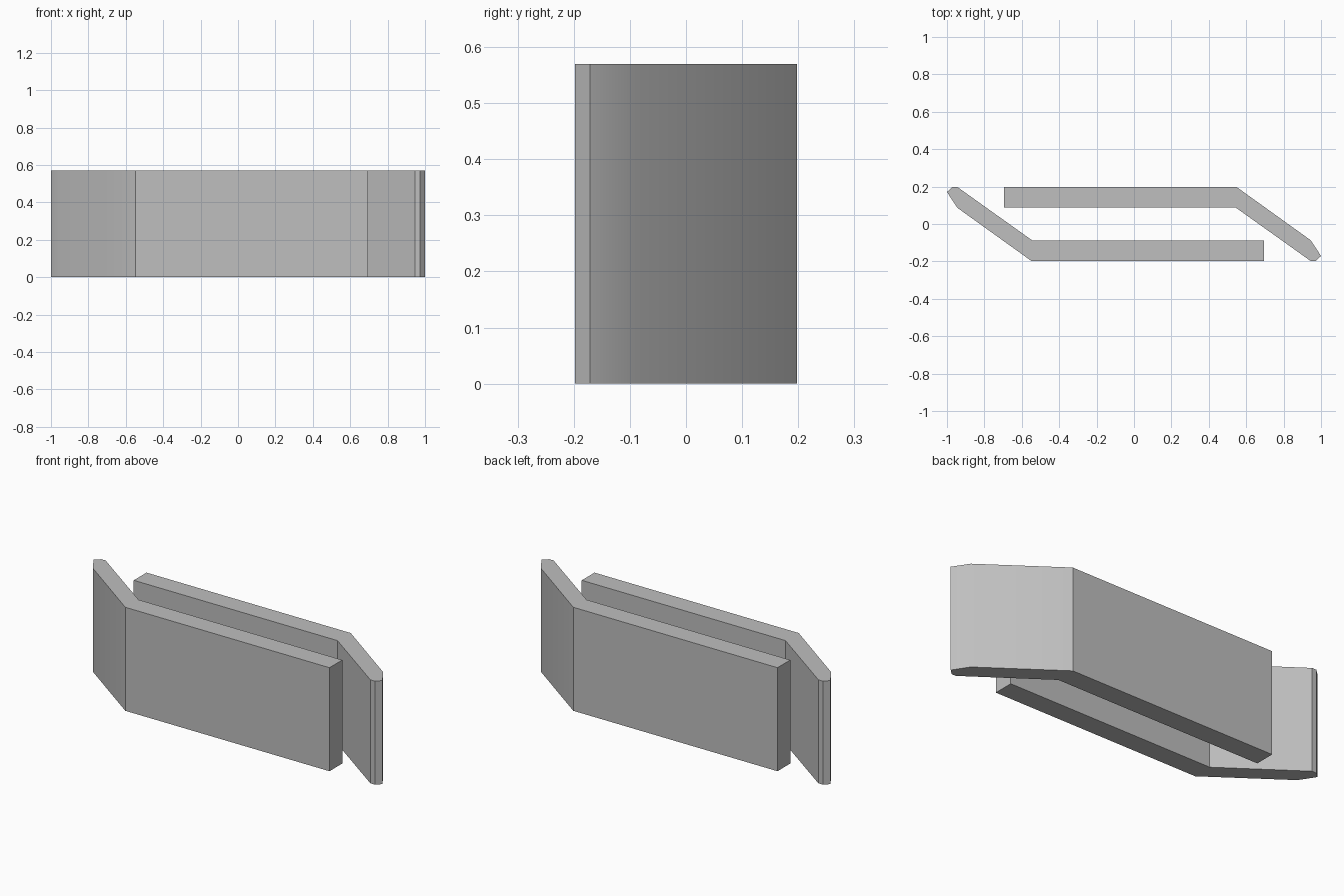
import bpy
import bmesh

if "Cube" in bpy.data.objects:
    bpy.data.objects.remove(bpy.data.objects["Cube"])

HEIGHT = 0.57

grey = bpy.data.materials.new("plain grey")
grey.diffuse_color = (0.52, 0.52, 0.52, 1)
grey.use_nodes = True
grey.node_tree.nodes["Principled BSDF"].inputs["Base Color"].default_value = grey.diffuse_color

# Plan outline of one bent plate, counter-clockwise from its square end
OUTLINE = [
    (0.696, -0.198), (0.696, -0.087), (-0.545, -0.087),
    (-0.945, 0.198), (-0.972, 0.198), (-1.0, 0.171),
    (-0.945, 0.087), (-0.548, -0.198),
]


def bent_plate(name, turn):
    """Extrude the outline upwards; turn = -1 rotates it half a turn about z."""
    bm = bmesh.new()
    base = bm.faces.new([bm.verts.new((turn * x, turn * y, 0)) for x, y in OUTLINE])
    top = bmesh.ops.extrude_face_region(bm, geom=[base])["geom"]
    bmesh.ops.translate(bm, vec=(0, 0, HEIGHT),
                        verts=[g for g in top if isinstance(g, bmesh.types.BMVert)])
    bmesh.ops.recalc_face_normals(bm, faces=bm.faces)
    mesh = bpy.data.meshes.new(name)
    bm.to_mesh(mesh)
    bm.free()
    mesh.materials.append(grey)
    obj = bpy.data.objects.new(name, mesh)
    bpy.context.collection.objects.link(obj)
    # Soften only the shallow corner at the tip
    bpy.ops.object.select_all(action='DESELECT')
    obj.select_set(True)
    bpy.context.view_layer.objects.active = obj
    bpy.ops.object.shade_smooth_by_angle(angle=0.52)


# Two identical plates, interlocked by a half turn
bent_plate("front_plate", 1)
bent_plate("back_plate", -1)
